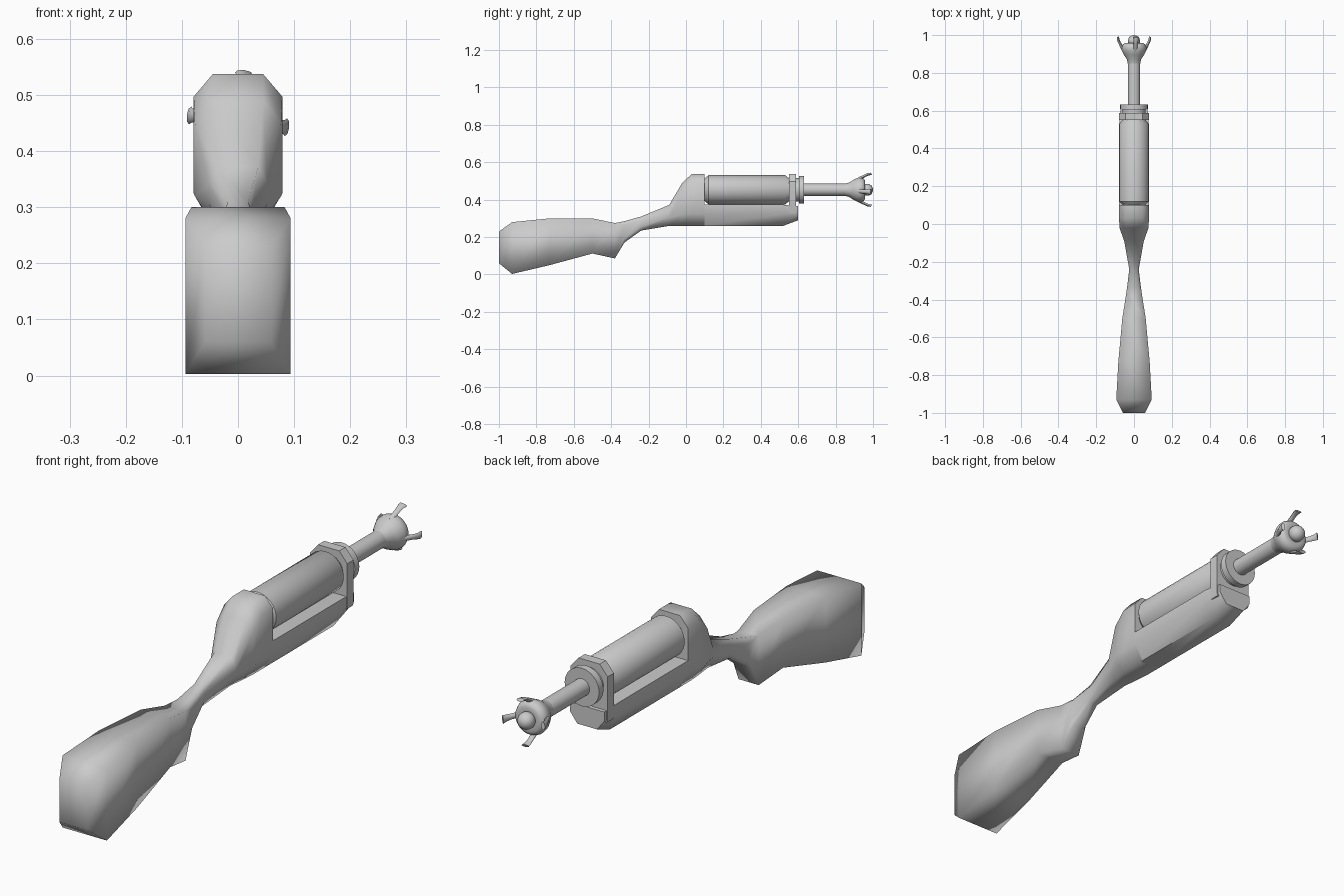
import bpy, bmesh, math
from mathutils import Vector

if "Cube" in bpy.data.objects:
    bpy.data.objects.remove(bpy.data.objects["Cube"])

AXIS_Z = 0.453


def finish(bm, name, angle):
    bmesh.ops.recalc_face_normals(bm, faces=bm.faces)
    me = bpy.data.meshes.new(name)
    bm.to_mesh(me)
    bm.free()
    ob = bpy.data.objects.new(name, me)
    bpy.context.collection.objects.link(ob)
    bpy.ops.object.select_all(action='DESELECT')
    ob.select_set(True)
    bpy.context.view_layer.objects.active = ob
    bpy.ops.object.shade_smooth_by_angle(angle=math.radians(angle))
    return ob


def loft(name, sections, angle):
    """Section: y, bottom, top, half width, bottom half width, top half width,
    bottom chamfer height, top chamfer height."""
    bm = bmesh.new()
    rings = []
    for y, zb, zt, w, wb, wt, cb, ct in sections:
        half = [(wb, zb), (w, zb + cb), (w, zt - ct), (wt, zt)]
        pts = half + [(-x, z) for x, z in reversed(half)]
        rings.append([bm.verts.new((x, y, z)) for x, z in pts])
    for a, b in zip(rings, rings[1:]):
        for i in range(8):
            j = (i + 1) % 8
            bm.faces.new((a[i], a[j], b[j], b[i]))
    bm.faces.new(rings[0])
    cap = bm.faces.new(rings[-1])
    for e in cap.edges:
        e.smooth = False
    bmesh.ops.remove_doubles(bm, verts=bm.verts, dist=0.0005)
    return finish(bm, name, angle)


def lathe(name, profile, angle=40, n=32):
    """Revolve (y, radius) points around the barrel axis."""
    bm = bmesh.new()
    rings = [[bm.verts.new((r * math.cos(2 * math.pi * i / n), y,
                            AXIS_Z + r * math.sin(2 * math.pi * i / n)))
              for i in range(n)] for y, r in profile]
    for a, b in zip(rings, rings[1:]):
        for i in range(n):
            j = (i + 1) % n
            bm.faces.new((a[i], a[j], b[j], b[i]))
    bm.faces.new(rings[0])
    bm.faces.new(rings[-1])
    return finish(bm, name, angle)


def box(y, zb, zt, w):
    return (y, zb, zt, w, w, w, 0, 0)


# Shoulder stock, grip, neck and rear receiver hump
loft("stock_and_receiver", [
    box(-1.0, 0.06, 0.23, 0.058),
    box(-0.93, 0.003, 0.28, 0.094),
    box(-0.73, 0.05, 0.30, 0.083),
    box(-0.50, 0.112, 0.30, 0.062),
    box(-0.38, 0.086, 0.275, 0.043),
    (-0.33, 0.17, 0.285, 0.036, 0.026, 0.026, 0.02, 0.02),
    (-0.24, 0.235, 0.31, 0.025, 0.016, 0.018, 0.02, 0.02),
    (-0.09, 0.26, 0.372, 0.052, 0.03, 0.036, 0.045, 0.03),
    (-0.02, 0.26, 0.49, 0.077, 0.038, 0.045, 0.06, 0.04),
    (0.03, 0.26, 0.537, 0.079, 0.042, 0.045, 0.065, 0.04),
    (0.10, 0.26, 0.537, 0.079, 0.042, 0.045, 0.065, 0.04),
], 100)

# Forend under the chamber
loft("forend", [
    (0.09, 0.26, 0.373, 0.079, 0.042, 0.079, 0.065, 0),
    (0.52, 0.26, 0.373, 0.079, 0.042, 0.079, 0.065, 0),
    (0.60, 0.29, 0.365, 0.073, 0.042, 0.073, 0.04, 0),
], 60)

# Upright plate holding the front of the chamber
loft("front_plate", [
    (0.55, 0.32, 0.537, 0.079, 0.075, 0.045, 0.01, 0.04),
    (0.588, 0.32, 0.537, 0.079, 0.075, 0.045, 0.01, 0.04),
], 30)

# Chamber, collar, barrel and muzzle cup
lathe("chamber", [(0.095, 0.06), (0.10, 0.06), (0.12, 0.078),
                  (0.53, 0.078), (0.55, 0.062), (0.556, 0.062)])
lathe("collar", [(0.58, 0.062), (0.605, 0.062), (0.605, 0.073), (0.632, 0.073)])
lathe("barrel", [(0.62, 0.033), (0.88, 0.033)])
lathe("muzzle_cup", [(0.85, 0.033), (0.872, 0.038), (0.895, 0.053),
                     (0.918, 0.064), (0.935, 0.066), (0.95, 0.06),
                     (0.958, 0.048), (0.955, 0.03)], 60)

# Ball at the tip
bm = bmesh.new()
bmesh.ops.create_uvsphere(bm, u_segments=24, v_segments=14, radius=0.032)
bmesh.ops.translate(bm, vec=(0, 0.968, AXIS_Z), verts=bm.verts)
finish(bm, "tip_ball", 60)

# Four flared hooks around the cup
path = [(0.915, 0.052, 0.010, 0.012), (0.94, 0.067, 0.008, 0.011),
        (0.957, 0.076, 0.007, 0.011), (0.972, 0.083, 0.007, 0.013),
        (0.990, 0.086, 0.007, 0.016)]
for k in range(4):
    a = math.radians(-7 + 90 * k)
    out = Vector((math.cos(a), 0, math.sin(a)))
    side = Vector((-math.sin(a), 0, math.cos(a)))
    bm = bmesh.new()
    rings = []
    for y, r, thick, wide in path:
        c = Vector((0, y, AXIS_Z)) + out * r
        rings.append([bm.verts.new(
            c + (out * 0.85 + Vector((0, -0.5, 0))) * thick * math.cos(t * math.pi / 4)
            + side * wide * math.sin(t * math.pi / 4)) for t in range(8)])
    for p, q in zip(rings, rings[1:]):
        for i in range(8):
            j = (i + 1) % 8
            bm.faces.new((p[i], p[j], q[j], q[i]))
    bm.faces.new(rings[0])
    bm.faces.new(rings[-1])
    finish(bm, f"muzzle_hook_{k + 1}", 50)
